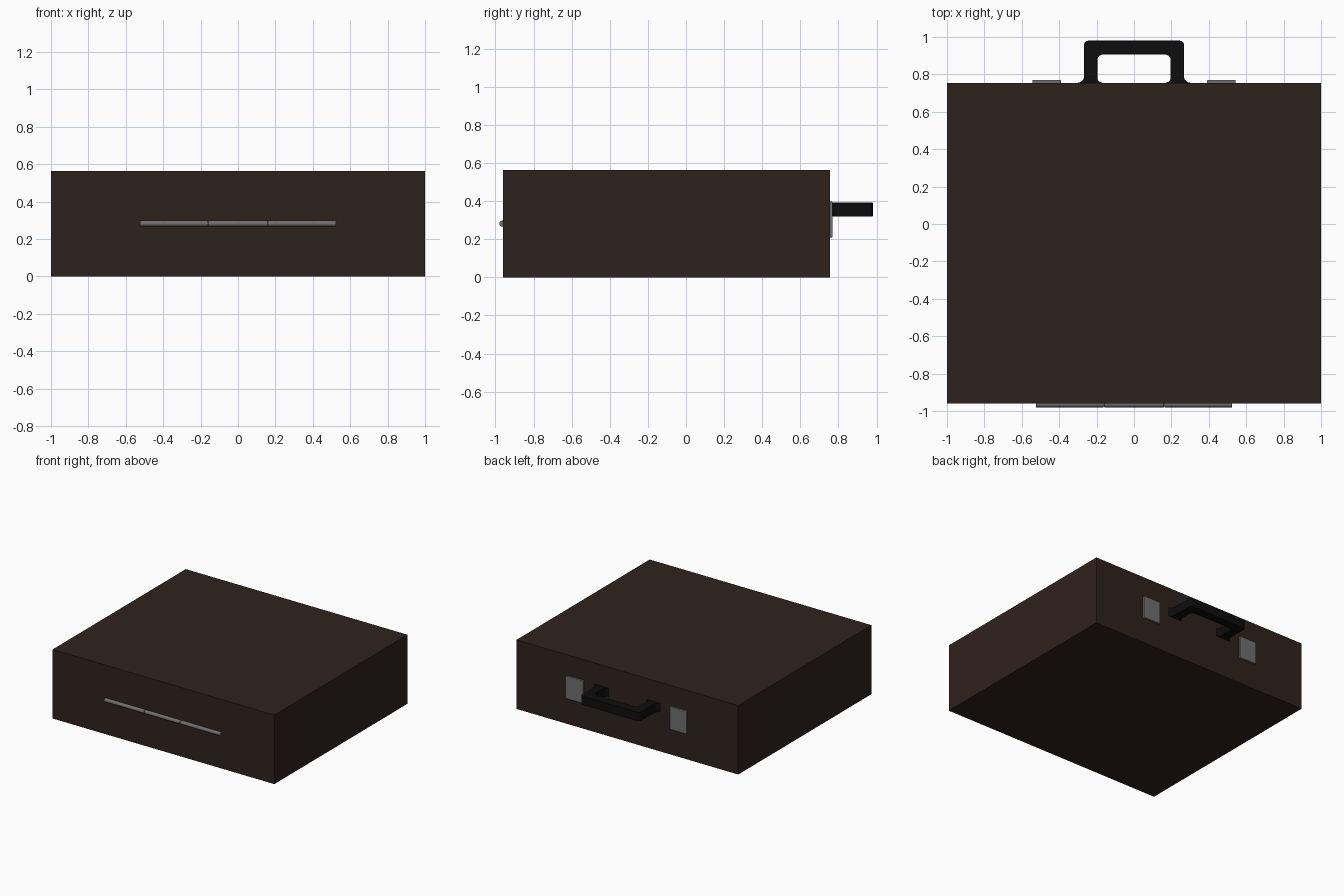
import bpy, bmesh, math

if "Cube" in bpy.data.objects:
    bpy.data.objects.remove(bpy.data.objects["Cube"])


def material(name, color):
    m = bpy.data.materials.new(name)
    m.diffuse_color = (*color, 1)
    m.use_nodes = True
    m.node_tree.nodes["Principled BSDF"].inputs["Base Color"].default_value = m.diffuse_color
    return m


leather = material("brown_leather", (0.028, 0.016, 0.012))
black = material("black_grip", (0.004, 0.004, 0.004))
metal = material("grey_metal", (0.16, 0.16, 0.16))


def finish(ob, name, mat, bevel=0, segments=3, smooth=True):
    ob.name = name
    ob.data.materials.append(mat)
    bpy.ops.object.select_all(action='DESELECT')
    ob.select_set(True)
    bpy.context.view_layer.objects.active = ob
    if bevel:
        b = ob.modifiers.new("bevel", 'BEVEL')
        b.width, b.segments, b.limit_method = bevel, segments, 'ANGLE'
        b.angle_limit = math.radians(50)
    if smooth:
        bpy.ops.object.shade_smooth_by_angle(angle=math.radians(40))
    return ob


def box(name, lo, hi, mat, **kw):
    bpy.ops.mesh.primitive_cube_add(size=1, location=[(a + b) / 2 for a, b in zip(lo, hi)])
    ob = bpy.context.object
    ob.scale = [b - a for a, b in zip(lo, hi)]
    bpy.ops.object.transform_apply(location=False, rotation=False, scale=True)
    return finish(ob, name, mat, **kw)


# Closed case
box("case_body", (-1, -0.96, 0), (1, 0.755, 0.563), leather, smooth=False)

# Two latch plates
for side, x in (("left", -0.467), ("right", 0.467)):
    box(f"latch_{side}", (x - 0.077, 0.75, 0.21), (x + 0.077, 0.77, 0.397), metal, bevel=0.005)

# Hinge barrel in three knuckles with pin
def rod(name, x0, x1, r):
    bpy.ops.mesh.primitive_cylinder_add(vertices=24, radius=r, depth=x1 - x0,
                                        location=((x0 + x1) / 2, -0.9645, 0.282),
                                        rotation=(0, math.pi / 2, 0))
    finish(bpy.context.object, name, metal, bevel=0.002, segments=2)


for i, (x0, x1) in enumerate(((-0.525, -0.162), (-0.16, 0.16), (0.162, 0.525))):
    rod(f"hinge_knuckle_{i + 1}", x0, x1, 0.0155)
rod("hinge_pin", -0.52, 0.52, 0.012)


# Handle: mirrored bracket profile with flared feet, extruded in z
def arc(cx, cy, r, a0, a1, n=6):
    return [(cx + r * math.cos(math.radians(a0 + (a1 - a0) * i / n)),
             cy + r * math.sin(math.radians(a0 + (a1 - a0) * i / n))) for i in range(n + 1)]


half_outer = [(0.302, 0.752)] + arc(0.302, 0.79, 0.035, 270, 180) + arc(0.245, 0.958, 0.022, 0, 90)
half_inner = arc(0.166, 0.876, 0.03, 90, 0) + arc(0.171, 0.782, 0.025, 0, -90) + [(0.171, 0.752)]
half = half_outer + half_inner
left = [(-x, y) for x, y in half]
outline = half_outer + [(-x, y) for x, y in reversed(half_outer)] \
    + [(-x, y) for x, y in reversed(half_inner)] + half_inner

bm = bmesh.new()
face = bm.faces.new([bm.verts.new((x, y, 0.32)) for x, y in outline])
ext = bmesh.ops.extrude_face_region(bm, geom=[face])
bmesh.ops.translate(bm, vec=(0, 0, 0.072),
                    verts=[v for v in ext["geom"] if isinstance(v, bmesh.types.BMVert)])
bmesh.ops.recalc_face_normals(bm, faces=bm.faces)
mesh = bpy.data.meshes.new("handle")
bm.to_mesh(mesh)
bm.free()
handle = bpy.data.objects.new("handle", mesh)
bpy.context.collection.objects.link(handle)
finish(handle, "handle", black, bevel=0.01)
